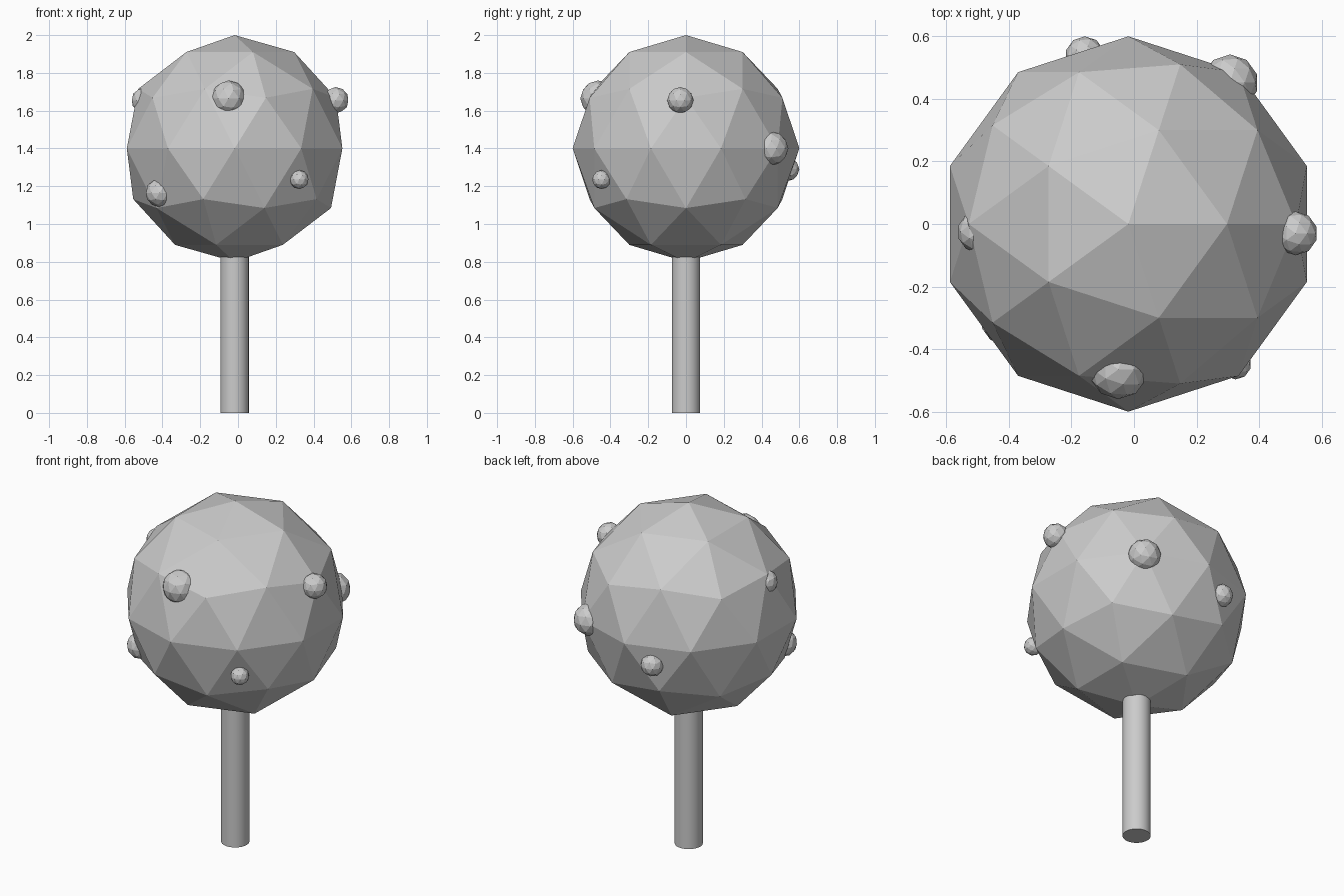
import bpy

if "Cube" in bpy.data.objects:
    bpy.data.objects.remove(bpy.data.objects["Cube"])

CX = -0.018  # axis of trunk and crown


def ball(name, centre, radius):
    """Flat-shaded 80-face ball."""
    bpy.ops.mesh.primitive_ico_sphere_add(subdivisions=2, radius=radius, location=centre)
    bpy.context.object.name = name


# Trunk, running a little way into the crown
bpy.ops.mesh.primitive_cylinder_add(vertices=32, radius=0.075, depth=1.0,
                                    location=(CX, 0, 0.5))
bpy.context.object.name = "trunk"
bpy.ops.object.shade_smooth_by_angle()

# Faceted crown
ball("crown", (CX, 0, 1.4), 0.6)

# Fruits half sunk into the crown: x, y, z, radius
fruits = [
    (-0.05, -0.465, 1.665, 0.095),
    (0.517, -0.03, 1.655, 0.07),
    (0.325, -0.447, 1.235, 0.05),
    (-0.415, -0.31, 1.165, 0.075),
    (-0.498, -0.025, 1.655, 0.067),
    (0.307, 0.452, 1.40, 0.09),
    (-0.157, 0.537, 1.29, 0.063),
]
for i, (x, y, z, r) in enumerate(fruits, 1):
    ball(f"fruit_{i}", (x, y, z), r)
